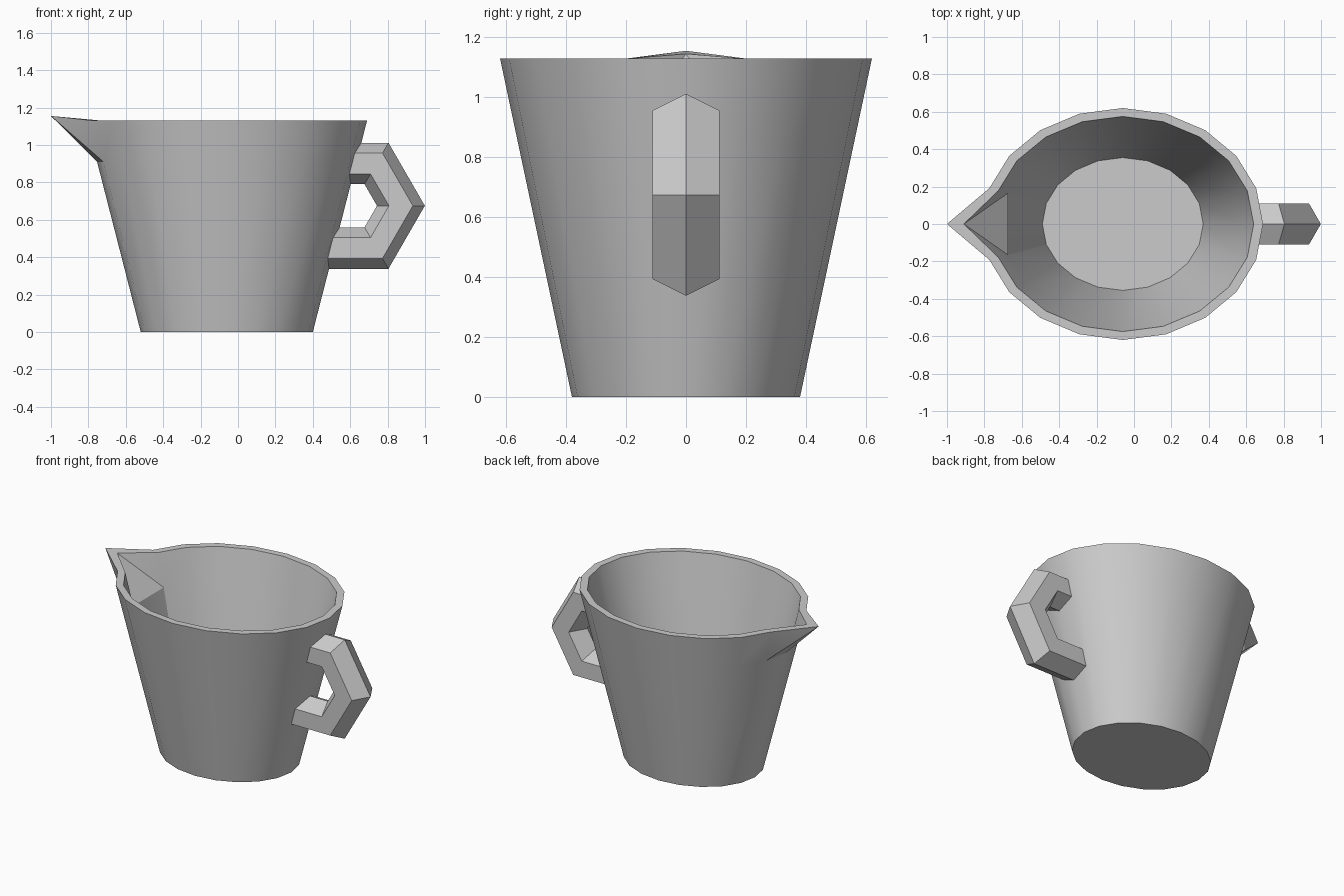
import bpy, bmesh
from math import cos, sin, pi, radians

if "Cube" in bpy.data.objects:
    bpy.data.objects.remove(bpy.data.objects["Cube"])

CX, H, N = -0.06, 1.13, 20
TIP = N // 2  # rim vertex on the -x side becomes the spout tip


def finish(name, bm):
    bmesh.ops.recalc_face_normals(bm, faces=bm.faces[:])
    me = bpy.data.meshes.new(name)
    bm.to_mesh(me)
    bm.free()
    ob = bpy.data.objects.new(name, me)
    bpy.context.collection.objects.link(ob)
    return ob


def ring(bm, rx, ry, z):
    return [bm.verts.new((CX + rx * cos(2 * pi * i / N), ry * sin(2 * pi * i / N), z))
            for i in range(N)]


def outer_radii(z):
    t = z / H
    return 0.46 + 0.29 * t, 0.38 + 0.24 * t


def inner_radii(z):
    t = (z - 0.02) / (H - 0.02)
    return 0.43 + 0.27 * t, 0.355 + 0.22 * t


# Jug body: tapered elliptical wall, inside and out, with a pulled spout
bm = bmesh.new()
LIP = 0.91
rings = [ring(bm, *outer_radii(z), z) for z in (0, LIP, H)]
rings += [ring(bm, *inner_radii(z), z) for z in (H, LIP, 0.02)]
rings[2][TIP].co = (-1.0, 0, 1.155)
rings[3][TIP].co = (-0.91, 0, 1.145)
rings[4][TIP].co.x = rings[4][TIP - 1].co.x

for k in range(5):
    a, b = rings[k], rings[k + 1]
    for i in range(N):
        j = (i + 1) % N
        if k in (1, 3) and TIP in (i, j):
            # spout: crease runs from the tip to the lower side corner
            lo, up = (a, b) if k == 1 else (b, a)
            s = i if j == TIP else j
            bm.faces.new((lo[s], lo[TIP], up[TIP]))
            bm.faces.new((lo[s], up[TIP], up[s]))
        else:
            bm.faces.new((a[i], a[j], b[j], b[i]))
bm.faces.new(rings[0])
bm.faces.new(rings[-1])
body = finish("jug_body", bm)
bpy.context.view_layer.objects.active = body
body.select_set(True)
bpy.ops.object.shade_smooth_by_angle(angle=radians(25))

# Handle: hexagonal section swept round part of a hexagon, ends set in the wall
bm = bmesh.new()
HX, HZ, R, r = 0.61, 0.675, 0.261, 0.128
loops = []
for deg in (-120, -60, 0, 60, 120):
    u = radians(deg)
    loop = []
    for k in range(6):
        v = k * pi / 3
        d, y = R + r * cos(v), r * sin(v)
        x, z = HX + d * cos(u), HZ + d * sin(u)
        if abs(deg) == 120:
            rx, ry = outer_radii(z)
            x = CX + rx * (1 - 0.049 * abs(y) / (0.309 * ry)) - 0.012
        loop.append(bm.verts.new((x, y, z)))
    loops.append(loop)
for a, b in zip(loops, loops[1:]):
    for i in range(6):
        j = (i + 1) % 6
        bm.faces.new((a[i], a[j], b[j], b[i]))
bm.faces.new(loops[0])
bm.faces.new(loops[-1])
finish("handle", bm)
